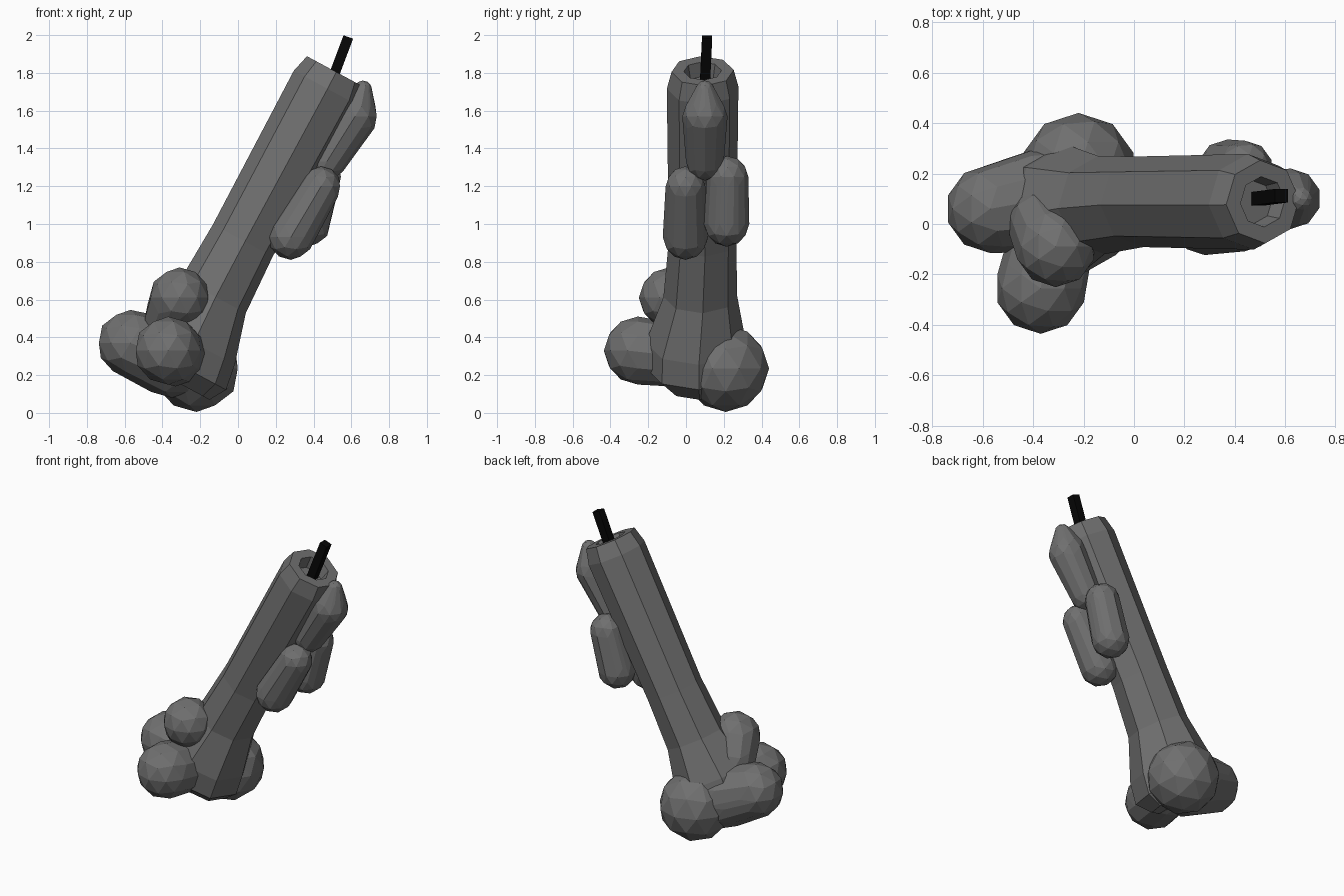
import bpy, bmesh, math
from mathutils import Vector

if "Cube" in bpy.data.objects:
    bpy.data.objects.remove(bpy.data.objects["Cube"])


def material(name, v):
    m = bpy.data.materials.new(name)
    m.diffuse_color = (v, v, v, 1)
    m.use_nodes = True
    m.node_tree.nodes["Principled BSDF"].inputs["Base Color"].default_value = m.diffuse_color
    return m


GREY = material("stone grey", 0.16)
BLACK = material("black", 0.002)


def finish(bm, name, mat):
    bmesh.ops.recalc_face_normals(bm, faces=bm.faces)
    me = bpy.data.meshes.new(name)
    bm.to_mesh(me)
    bm.free()
    me.materials.append(mat)
    ob = bpy.data.objects.new(name, me)
    bpy.context.collection.objects.link(ob)
    return ob


def loft(name, rings, sides, turn, axis, mat):
    """Skin rings (centre x, y, z, radius) lying square to the axis."""
    d = Vector(axis).normalized()
    v = Vector((0, 1, 0))
    u = v.cross(d).normalized()
    bm = bmesh.new()
    loops = []
    for x, y, z, r in rings:
        loop = []
        for i in range(sides):
            a = turn + 2 * math.pi * i / sides
            loop.append(bm.verts.new(Vector((x, y, z)) + r * (u * math.cos(a) + v * math.sin(a))))
        loops.append(loop)
    for a, b in zip(loops, loops[1:]):
        for i in range(sides):
            j = (i + 1) % sides
            bm.faces.new((a[i], a[j], b[j], b[i]))
    bm.faces.new(loops[0])
    bm.faces.new(loops[-1])
    return finish(bm, name, mat)


def lobe(name, balls):
    """Faceted lump: convex hull round a few balls (x, y, z, radius)."""
    bm = bmesh.new()
    for x, y, z, r in balls:
        res = bmesh.ops.create_icosphere(bm, subdivisions=2, radius=r)
        bmesh.ops.translate(bm, verts=res["verts"], vec=(x, y, z))
    res = bmesh.ops.convex_hull(bm, input=bm.verts[:])
    junk = {g for g in res["geom_interior"] + res["geom_unused"]
            if isinstance(g, bmesh.types.BMVert)}
    bmesh.ops.delete(bm, geom=list(junk), context='VERTS')
    # keep only the outer skin
    inner = []
    for f in bm.faces:
        n = f.normal.copy()
        f.normal_update()
        n, c = f.normal, f.calc_center_median()
        s = [(v.co - c).dot(n) for v in bm.verts]
        if max(s) > 1e-3 and min(s) < -1e-3:
            inner.append(f)
    if inner:
        bmesh.ops.delete(bm, geom=inner, context='FACES')
    return finish(bm, name, GREY)


# leaning eight-sided shaft with flared foot, bevelled rim and socket
axis = Vector((0.475, 0, 0.88)).normalized()
top = Vector((0.51, 0.088, 1.81))


def at(s, r):
    p = top - axis * s
    return (p.x, p.y, p.z, r)


shaft = [(-0.30, 0.06, 0.15, 0.17), (-0.30, 0.05, 0.25, 0.27), (-0.25, 0.05, 0.38, 0.265),
         (-0.13, 0.075, 0.62, 0.195), at(1.02, 0.18), at(0.10, 0.19), at(0, 0.165),
         at(0, 0.10), at(0.08, 0.085)]
loft("shaft", shaft, 8, math.radians(4), axis, GREY)

# wick standing in the socket
loft("wick", [(0.49, 0.10, 1.74, 0.038), (0.584, 0.112, 1.99, 0.038)], 4, math.pi / 4,
     (0.36, 0, 1), BLACK)

# lumps round the foot
lobe("left_foot_lobe", [(-0.57, 0.06, 0.37, 0.175), (-0.35, 0.10, 0.29, 0.21)])
lobe("back_foot_lobe", [(-0.22, 0.21, 0.235, 0.23)])
lobe("front_foot_lobe", [(-0.37, -0.255, 0.33, 0.18), (-0.33, -0.08, 0.31, 0.17)])
lobe("upper_foot_lobe", [(-0.31, -0.09, 0.61, 0.16), (-0.36, 0.0, 0.50, 0.14)])

# long lumps on the upper right side
lobe("front_grip_lobe", [(0.28, -0.003, 0.93, 0.12), (0.44, -0.003, 1.20, 0.105)])
lobe("back_grip_lobe", [(0.37, 0.215, 1.0, 0.12), (0.44, 0.22, 1.25, 0.11)])
lobe("upper_grip_lobe", [(0.47, 0.10, 1.33, 0.10), (0.62, 0.10, 1.57, 0.12),
                         (0.66, 0.10, 1.71, 0.05)])
